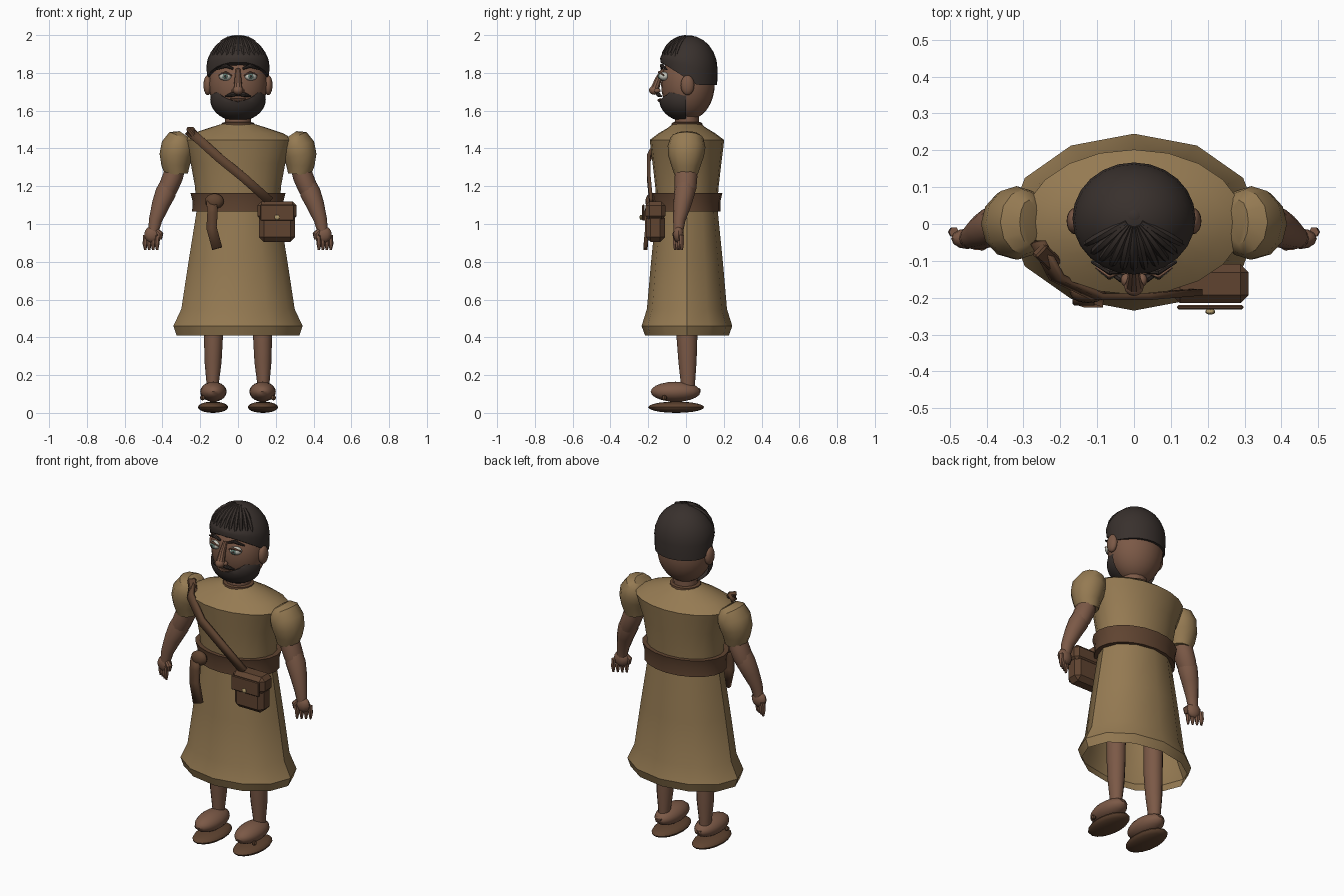
import bpy, bmesh, math
from mathutils import Vector, Matrix

if "Cube" in bpy.data.objects:
    bpy.data.objects.remove(bpy.data.objects["Cube"], do_unlink=True)

parts = []


def material(name, r, g, b):
    m = bpy.data.materials.new(name)
    m.use_nodes = True
    m.diffuse_color = (r, g, b, 1)
    m.node_tree.nodes["Principled BSDF"].inputs["Base Color"].default_value = (r, g, b, 1)
    return m


cloth = material("cloth", .30, .195, .085)
skin = material("skin", .2, .1, .062)
hair = material("hair", .04, .03, .026)
leather = material("leather", .115, .057, .03)
white = material("eye_white", .6, .6, .53)
green = material("iris_green", .12, .2, .17)
brass = material("brass", .45, .33, .15)


def finish(name, bm, mat):
    bmesh.ops.recalc_face_normals(bm, faces=bm.faces)
    mesh = bpy.data.meshes.new(name)
    bm.to_mesh(mesh)
    bm.free()
    mesh.materials.append(mat)
    ob = bpy.data.objects.new(name, mesh)
    bpy.context.collection.objects.link(ob)
    parts.append(ob)
    return ob


def sweep(name, pts, mat, sides=12, ref=(0, 1, 0), caps=True):
    """Elliptical rings along a path; each point is x, y, z, radius, ref-axis radius."""
    bm = bmesh.new()
    ps = [Vector(p[:3]) for p in pts]
    rings = []
    for i, p in enumerate(pts):
        t = ps[min(i + 1, len(ps) - 1)] - ps[max(i - 1, 0)]
        if t.length < 1e-5:
            t = ps[-1] - ps[0]
        t.normalize()
        a = Vector(ref).cross(t).normalized()
        b = t.cross(a)
        ring = []
        for k in range(sides):
            w = math.tau * k / sides
            ring.append(bm.verts.new(ps[i] + a * p[3] * math.cos(w) + b * p[-1] * math.sin(w)))
        rings.append(ring)
    for r, q in zip(rings, rings[1:]):
        for k in range(sides):
            n = (k + 1) % sides
            bm.faces.new((r[k], r[n], q[n], q[k]))
    if caps:
        bm.faces.new(rings[0])
        bm.faces.new(rings[-1])
    return finish(name, bm, mat)


def upright(name, profile, mat, sides=12, y=0.005, caps=False):
    return sweep(name, [(0, y, z, rx, ry) for z, rx, ry in profile], mat, sides, caps=caps)


def ball_mesh(loc, radii, rot=0, seg=16):
    bm = bmesh.new()
    m = Matrix.Translation(loc) @ Matrix.Rotation(rot, 4, 'Z') @ Matrix.Diagonal((*radii, 1))
    bmesh.ops.create_uvsphere(bm, u_segments=seg, v_segments=seg * 2 // 3, radius=1, matrix=m)
    return bm


def ball(name, loc, radii, mat, rot=0, seg=16):
    return finish(name, ball_mesh(loc, radii, rot, seg), mat)


def block(name, loc, size, mat, bevel=0.0, rot=(0, 0, 0)):
    bm = bmesh.new()
    bmesh.ops.create_cube(bm, size=1, matrix=Matrix.Diagonal((*size, 1)))
    if bevel:
        bmesh.ops.bevel(bm, geom=bm.edges[:], offset=bevel, segments=1, affect='EDGES')
    ob = finish(name, bm, mat)
    ob.location, ob.rotation_euler = loc, rot
    return ob


def ribbon(name, pts, width, thick, mat):
    bm = bmesh.new()
    ps = [Vector(p) for p in pts]
    rows = []
    for i, p in enumerate(ps):
        t = ps[min(i + 1, len(ps) - 1)] - ps[max(i - 1, 0)]
        side = t.cross(Vector((0, -1, 0))).normalized() * width / 2
        rows.append((bm.verts.new(p - side), bm.verts.new(p + side)))
    for r, q in zip(rows, rows[1:]):
        bm.faces.new((r[0], r[1], q[1], q[0]))
    ob = finish(name, bm, mat)
    mod = ob.modifiers.new("thickness", 'SOLIDIFY')
    mod.thickness, mod.offset = thick, 0
    return ob


# Tunic, collar and belt
upright("tunic_top", [(1.09, .22, .16), (1.2, .228, .168), (1.32, .25, .182), (1.41, .285, .193),
                      (1.445, .298, .197), (1.48, .24, .15), (1.51, .15, .1), (1.53, .085, .075)], cloth, 20)
upright("tunic_skirt", [(1.13, .212, .158), (1.05, .222, .165), (.8, .262, .19), (.55, .3, .212),
                        (.46, .342, .24), (.41, .325, .222)], cloth)
upright("collar", [(1.51, .07, .07), (1.515, .09, .085), (1.535, .085, .08), (1.54, .068, .068)], leather, 16)
upright("belt", [(1.065, .2, .14), (1.065, .243, .178), (1.12, .24, .177), (1.165, .252, .188),
                 (1.165, .2, .14)], leather, 20)
ball("belt_knot", (-.125, -.185, 1.12), (.05, .03, .042), leather, seg=12)
ribbon("belt_tail", [(-.14, -.195, 1.12), (-.135, -.21, 1.06), (-.14, -.205, .98), (-.11, -.215, .87)],
       .055, .022, leather)

# Shoulder strap and bag
ribbon("bag_strap", [(-.26, -.05, 1.49), (-.21, -.145, 1.45), (-.1, -.197, 1.35), (.03, -.197, 1.245),
                     (.17, -.185, 1.12)], .048, .018, leather)
block("strap_end", (-.235, -.09, 1.48), (.085, .045, .025), leather, .005, (0, .75, -.75))
block("bag_body", (.207, -.162, .98), (.19, .1, .15), leather, .025)
block("bag_lid", (.207, -.162, 1.07), (.208, .106, .1), leather, .022)
block("bag_flap", (.207, -.226, 1.06), (.18, .012, .085), leather, .004)
ball("bag_button", (.207, -.238, 1.035), (.014, .008, .014), brass, seg=10)

# Head and neck
upright("neck", [(1.48, .072, .065), (1.62, .066, .064)], skin, 12)
ball("head", (0, .01, 1.74), (.155, .142, .19), skin, seg=24)

# Hair cap: dome whose lower edge rises toward the forehead
dome = [(1.82 + .178 * math.cos(w), .167 * math.sin(w), .152 * math.sin(w))
        for w in (math.radians(a) for a in (2, 15, 30, 45, 60, 75, 90))]
cap = upright("hair_cap", dome + [(1.735, .163, .15), (1.735, .11, .1)], hair, 24, .015, caps=True)
for v in cap.data.vertices:
    if v.co.z < 1.9:
        edge = 1.735 + .12 * min(1, max(0, (.06 - v.co.y) / .19))
        v.co.z = 1.9 - (1.9 - v.co.z) * (1.9 - edge) / .165
ball("hair_crown", (0, .02, 1.99), (.022, .022, .009), hair, seg=12)

# Locks fanned from the crown to the forehead
for i in range(11):
    w = math.radians(-90 + (i - 5) * 12)
    path = []
    for k in range(6):
        e = math.radians(8 + 13 * k)
        x, y = .166 * math.sin(e) * math.cos(w), .015 + .152 * math.sin(e) * math.sin(w)
        path.append((x, y, 1.818 + .177 * math.cos(e), (.007, .01, .012, .012, .01, .003)[k]))
    sweep(f"hair_lock_{i + 1}", path, hair, 6, ref=(1, 0, 0))

# Beard: lower half shell with a dip below the mouth
bm = ball_mesh((0, -.005, 1.66), (.147, .137, .116), seg=28)
for co, no in (((0, 0, 0), (0, 1, 0)), ((0, 0, 1.7), (0, 0, 1))):
    bmesh.ops.bisect_plane(bm, geom=bm.verts[:] + bm.edges[:] + bm.faces[:], plane_co=co,
                           plane_no=no, clear_outer=True)
for v in bm.verts:
    v.co.z = min(v.co.z, 1.65 + .055 * min(1, (v.co.x / .115) ** 2))
finish("beard", bm, hair)
sweep("lips", [(-.04, -.134, 1.662, .004), (0, -.142, 1.655, .009), (.04, -.134, 1.662, .004)],
      skin, 8, ref=(0, 0, 1))

# Nose
sweep("nose_bridge", [(0, -.118, 1.82, .012), (0, -.145, 1.77, .018), (0, -.165, 1.715, .024)], skin, 10)
ball("nose_tip", (0, -.168, 1.708), (.027, .028, .024), skin, seg=12)

for s, side in ((1, "left"), (-1, "right")):
    def limb(name, pts, mat, sides=12, ref=(0, 1, 0)):
        return sweep(f"{side}_{name}", [(s * p[0], *p[1:]) for p in pts], mat, sides, ref)

    def lump(name, loc, radii, mat, rot=0, seg=16):
        return ball(f"{side}_{name}", (s * loc[0], *loc[1:]), radii, mat, s * rot, seg)

    # Face
    lump("nostril", (.022, -.152, 1.706), (.014, .018, .013), skin, seg=10)
    lump("eye", (.068, -.118, 1.782), (.034, .026, .023), white, .35)
    lump("iris", (.068, -.14, 1.782), (.015, .008, .015), green, .3, 12)
    lump("pupil", (.068, -.146, 1.782), (.007, .005, .007), hair, .3, 10)
    limb("eyelid", [(.034, -.13, 1.785, .004), (.066, -.142, 1.804, .007), (.102, -.118, 1.788, .004)],
         skin, 6, (0, 0, 1))
    limb("eyebrow", [(.025, -.128, 1.822, .006), (.065, -.128, 1.838, .011), (.115, -.102, 1.818, .004)],
         hair, 8, (0, 0, 1))
    limb("moustache", [(0, -.145, 1.688, .009), (.035, -.147, 1.685, .012), (.068, -.13, 1.675, .004)],
         hair, 8, (0, 0, 1))
    lump("ear", (.16, .008, 1.735), (.023, .036, .053), skin)

    # Sleeve and arm
    limb("sleeve", [(.285, .005, 1.475, .03, .06), (.298, .005, 1.455, .072, .088), (.317, .003, 1.41, .09, .1),
                    (.328, 0, 1.36, .088, .095), (.33, 0, 1.31, .075, .078), (.325, 0, 1.262, .06, .062)], cloth)
    limb("upper_arm", [(.32, 0, 1.33, .05, .055), (.345, 0, 1.25, .054, .06), (.37, -.003, 1.19, .052, .058),
                       (.39, -.008, 1.14, .042, .046)], skin)
    limb("forearm", [(.37, -.004, 1.21, .045, .05), (.383, -.008, 1.165, .055, .055), (.41, -.02, 1.1, .047, .047),
                     (.437, -.036, 1.02, .035, .033), (.448, -.04, .96, .028, .025)], skin)

    # Hand
    lump("palm", (.452, -.04, .945), (.044, .028, .045), skin, seg=12)
    limb("thumb", [(.43, -.05, .965, .014), (.412, -.055, .945, .018), (.412, -.056, .918, .009)], skin, 8)
    for i in range(4):
        x, y = .425 + .021 * i, -.058 + .012 * i
        limb(f"finger_{i + 1}", [(x, y, .94, .014), (x + .004, y, .895, .013), (x + .003, y, .862, .006)], skin, 6)

    # Leg and sandal
    limb("leg", [(.13, .005, .75, .055, .058), (.13, .005, .4, .05, .055), (.132, .008, .27, .045, .048),
                 (.134, .01, .16, .033, .038), (.134, .01, .09, .03, .035)], skin)
    lump("foot", (.13, -.055, .112), (.07, .132, .053), skin)
    lump("heel_tab", (.13, .06, .12), (.022, .018, .014), skin, seg=8)
    lump("sandal_sole", (.132, -.052, .03), (.08, .148, .03), leather)
    lump("sandal_stud", (.187, -.115, .08), (.014, .014, .014), leather, seg=8)

# Smooth shading with crisp edges
bpy.ops.object.select_all(action='DESELECT')
for ob in parts:
    ob.select_set(True)
bpy.context.view_layer.objects.active = parts[0]
bpy.ops.object.shade_smooth_by_angle(angle=math.radians(35))
